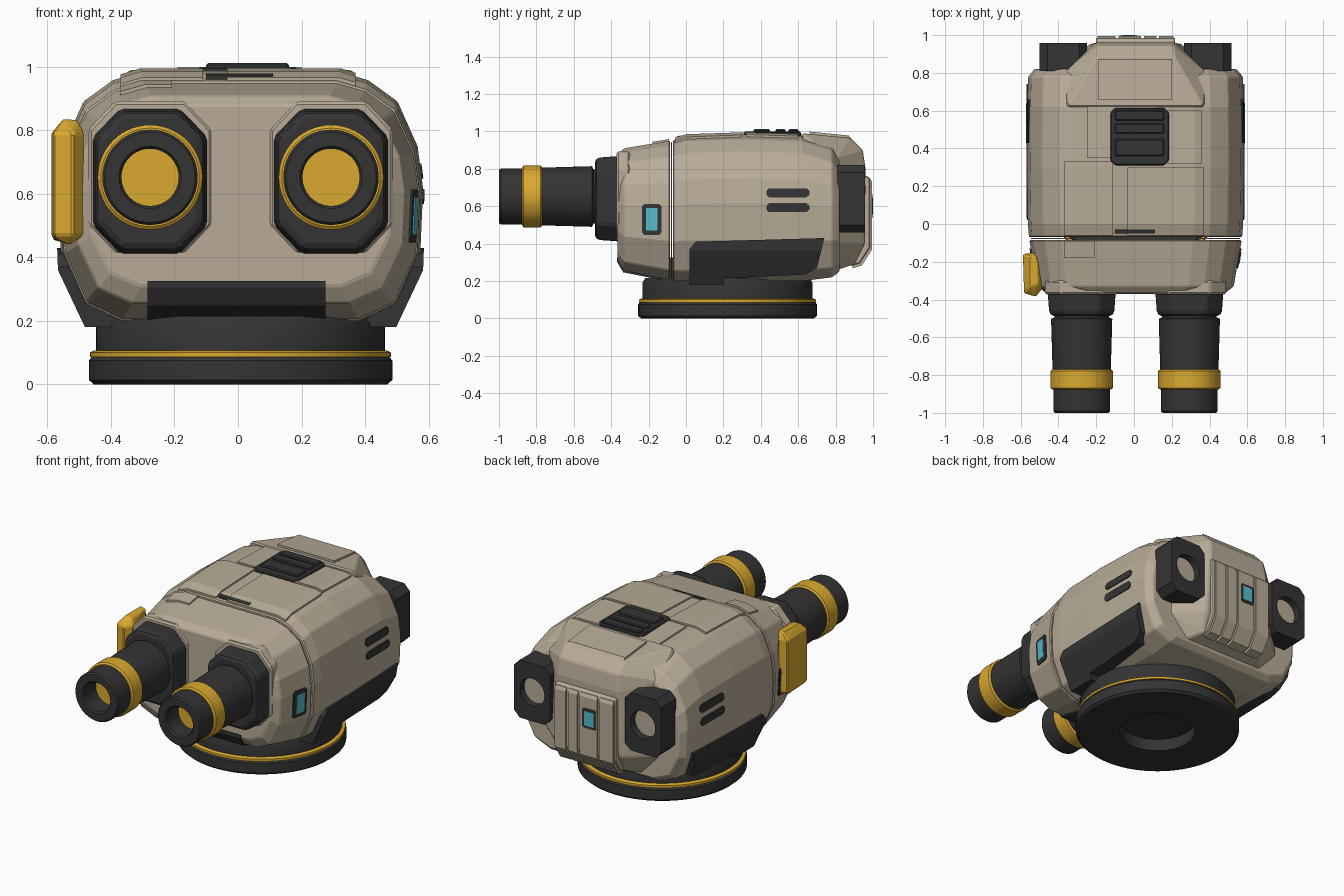
import bpy, bmesh, math
from mathutils import Vector

if "Cube" in bpy.data.objects:
    bpy.data.objects.remove(bpy.data.objects["Cube"])

CX = 0.008  # body centre line, shifted by the plate on the left side


def material(name, rgb):
    m = bpy.data.materials.new(name)
    m.diffuse_color = (*rgb, 1)
    m.use_nodes = True
    m.node_tree.nodes["Principled BSDF"].inputs["Base Color"].default_value = m.diffuse_color
    return m


BEIGE = material("warm beige", (0.48, 0.41, 0.31))
DARK = material("charcoal", (0.034, 0.034, 0.034))
YELLOW = material("amber yellow", (0.70, 0.40, 0.03))
CYAN = material("cyan light", (0.09, 0.52, 0.63))


def finish(bm, name, mat, bevel=0.0, smooth=False):
    bmesh.ops.recalc_face_normals(bm, faces=bm.faces)
    me = bpy.data.meshes.new(name)
    bm.to_mesh(me)
    bm.free()
    me.materials.append(mat)
    ob = bpy.data.objects.new(name, me)
    bpy.context.collection.objects.link(ob)
    if smooth:
        me.shade_smooth()
        me.set_sharp_from_angle(angle=math.radians(35))
    if bevel:
        mod = ob.modifiers.new("bevel", "BEVEL")
        mod.width, mod.segments, mod.limit_method = bevel, 1, "ANGLE"
        mod.angle_limit = math.radians(25)
    return ob


def loft(name, rings, mat, **kw):
    bm = bmesh.new()
    vs = [[bm.verts.new(p) for p in ring] for ring in rings]
    n = len(vs[0])
    for a, b in zip(vs, vs[1:]):
        for i in range(n):
            j = (i + 1) % n
            bm.faces.new((a[i], a[j], b[j], b[i]))
    bm.faces.new(vs[0])
    bm.faces.new(vs[-1])
    return finish(bm, name, mat, **kw)


def prism(name, axis, poly, a, b, mat, **kw):
    put = {"x": lambda p, t: (t, p[0], p[1]), "y": lambda p, t: (p[0], t, p[1]),
           "z": lambda p, t: (p[0], p[1], t)}[axis]
    return loft(name, [[put(p, t) for p in poly] for t in (a, b)], mat, **kw)


def rect(x0, x1, y0, y1):
    return [(x0, y0), (x1, y0), (x1, y1), (x0, y1)]


def hull(name, pts, mat, **kw):
    bm = bmesh.new()
    for p in pts:
        bm.verts.new(p)
    res = bmesh.ops.convex_hull(bm, input=bm.verts)
    bmesh.ops.delete(bm, geom=[v for v in bm.verts if not v.link_faces], context="VERTS")
    bmesh.ops.dissolve_limit(bm, angle_limit=0.02, verts=bm.verts, edges=bm.edges)
    return finish(bm, name, mat, **kw)


def lathe(name, prof, mat, axis, centre, seg=56):
    # profile is (radius, position along the axis), both ends capped
    rings = []
    for r, t in prof:
        ring = []
        for i in range(seg):
            c, s = r * math.cos(2 * math.pi * i / seg), r * math.sin(2 * math.pi * i / seg)
            p = (c, s, t) if axis == "z" else (c, t, s)
            ring.append(Vector(centre) + Vector(p))
        rings.append(ring)
    return loft(name, rings, mat, smooth=True)


def octagon(cx, cz, hw, hz, fx, fz):
    q = [(fx, hz), (hw, fz), (hw, -fz), (fx, -hz), (-fx, -hz), (-hw, -fz), (-hw, fz), (-fx, hz)]
    return [(cx + x, cz + z) for x, z in q]


# Armoured shell: one cross-section, scaled at each station (y, half width, bottom, top)
HALF = [(0.54, 1), (0.70, 0.965), (0.86, 0.88), (0.97, 0.70), (1, 0.53),
        (0.985, 0.28), (0.86, 0.07), (0.66, 0)]
FRONT = [(-0.365, 0.475, 0.31, 0.88), (-0.33, 0.52, 0.255, 0.91), (-0.085, 0.562, 0.205, 0.95)]
REAR = [(-0.07, 0.564, 0.20, 0.953), (0.0, 0.57, 0.20, 0.975), (0.3, 0.575, 0.20, 0.985),
        (0.62, 0.573, 0.20, 0.975), (0.78, 0.568, 0.22, 0.92), (0.82, 0.535, 0.25, 0.86)]


def shell(name, stations, d=0.0, mat=BEIGE, **kw):
    rings = []
    for k, (y, w, zb, zt) in enumerate(stations):
        w, zb, zt = w + d, zb - d, zt + d
        y += -d if k == 0 else d if k == len(stations) - 1 else 0
        half = [(u * w, zb + v * (zt - zb)) for u, v in HALF]
        rings.append([(CX + x, y, z) for x, z in half] + [(CX - x, y, z) for x, z in half[::-1]])
    return loft(name, rings, mat, **kw)


def conform(name, axis, poly, a, b, d, mat):
    # plate that follows the shell surface, raised by d
    ob = prism(name, axis, poly, a, b, mat)
    guide = shell("guide", FRONT + REAR, d)
    mod = ob.modifiers.new("fit", "BOOLEAN")
    mod.operation, mod.solver, mod.object = "INTERSECT", "EXACT", guide
    dg = bpy.context.evaluated_depsgraph_get()
    me = bpy.data.meshes.new_from_object(ob.evaluated_get(dg))
    ob.modifiers.clear()
    ob.data = me
    me.materials.clear()
    me.materials.append(mat)
    bpy.data.objects.remove(guide)
    return ob


shell("front_shell", FRONT, bevel=0.006)
shell("rear_shell", REAR, bevel=0.006)
shell("shell_core", [FRONT[-1], REAR[0]], -0.01)

# Raised top panels
panels = [rect(-0.37, -0.11, -0.06, 0.33), rect(-0.035, 0.37, -0.06, 0.30),
          rect(-0.25, 0.12, 0.35, 0.72), rect(0.14, 0.36, 0.32, 0.60),
          rect(-0.37, -0.21, -0.18, -0.09)]
for i, p in enumerate(panels):
    conform(f"top_panel_{i + 1}", "z", p, 0.7, 1.1, 0.01, BEIGE)
conform("top_slot", "z", rect(-0.10, 0.11, -0.05, -0.03), 0.7, 1.1, 0.013, DARK)

# Side vents and lights, both sides at once
for i, z in enumerate((0.672, 0.592)):
    conform(f"side_vent_{i + 1}", "x", octagon(0.545, z, 0.115, 0.024, 0.10, 0.01), -1, 1, 0.006, DARK)
conform("side_light_frames", "x", octagon(-0.183, 0.53, 0.052, 0.083, 0.04, 0.07), -1, 1, 0.007, DARK)
conform("side_lights", "x", rect(-0.213, -0.153, 0.47, 0.59), -1, 1, 0.011, CYAN)

# Dark lower skirt: side outline cut into a tapered block
skirt = prism("lower_skirt", "x", [(0.02, 0.18), (0.20, 0.18), (0.21, 0.215), (0.64, 0.235), (0.70, 0.27),
                                   (0.74, 0.43), (0.05, 0.41), (0.02, 0.37)], -1, 1, DARK)
block = prism("skirt_cutter", "y", [(CX + x, z) for x, z in
              [(0.58, 0.5), (0.575, 0.36), (0.49, 0.18), (-0.49, 0.18), (-0.575, 0.36), (-0.58, 0.5)]], -0.5, 1, DARK)
block.hide_render = True
block.hide_set(True)
fit = skirt.modifiers.new("taper", "BOOLEAN")
fit.operation, fit.solver, fit.object = "INTERSECT", "EXACT", block

# Chin recess between the front corners
prism("front_chin", "x", [(-0.37, 0.325), (-0.37, 0.305), (-0.336, 0.247), (-0.085, 0.197), (0.05, 0.19),
                          (0.05, 0.325)], -0.285, 0.275, DARK)

# Tapering tail and ribbed back panel
tail = []
for s in (-1, 1):
    tail += [(CX + s * x, y, z) for x, y, z in
             [(0.36, 0.62, 0.99), (0.21, 0.88, 0.965), (0.20, 0.945, 0.90), (0.21, 0.96, 0.80), (0.38, 0.80, 0.85),
              (0.42, 0.80, 0.40), (0.24, 0.955, 0.40), (0.22, 0.90, 0.29), (0.34, 0.72, 0.23), (0.37, 0.62, 0.5)]]
hull("tail", tail, BEIGE, bevel=0.008)
prism("tail_top_plate", "x", [(0.66, 0.97), (0.66, 0.999), (0.87, 0.978), (0.90, 0.94)], -0.19, 0.2, BEIGE)
back = [(0.88, 0.765), (0.975, 0.76), (0.985, 0.74), (0.985, 0.38), (0.93, 0.295), (0.88, 0.28)]
prism("back_panel", "x", back, CX - 0.21, CX + 0.21, BEIGE, bevel=0.006)
for i, (a, b) in enumerate([(-0.20, -0.105), (-0.09, 0.03), (0.045, 0.11), (0.125, 0.20)]):
    prism(f"back_rib_{i + 1}", "x", [(y + 0.01, z - 0.012) for y, z in back], CX + a, CX + b, BEIGE)
prism("back_light_frame", "y", octagon(-0.03, 0.60, 0.048, 0.062, 0.038, 0.052), 0.97, 0.997, DARK)
prism("back_light", "y", rect(-0.062, 0.002, 0.555, 0.645), 0.98, 1.0, CYAN)

# Top vent with slats
prism("top_vent", "z", octagon(0.03, 0.463, 0.155, 0.152, 0.13, 0.127), 0.95, 1.0, DARK, bevel=0.006)
for i, y in enumerate((0.405, 0.505, 0.575)):
    h = 0.045 if i == 0 else 0.027
    prism(f"vent_slat_{i + 1}", "z", rect(-0.10, 0.16, y - h, y + h), 0.98, 1.012, DARK, bevel=0.006)

for side, s in (("left", -1), ("right", 1)):
    # Twin barrels
    x, z = CX + s * 0.285, 0.652
    collar = octagon(x, z, 0.195, 0.24, 0.11, 0.15)
    prism(f"{side}_barrel_collar", "y", collar, -0.372, -0.30, BEIGE, bevel=0.01)
    rings = [[(px, y, pz) for px, pz in octagon(x, z - 0.012, 0.18 - d, 0.228 - d, 0.095 - d / 2, 0.14 - d / 2)]
             for y, d in ((-0.30, 0), (-0.36, 0), (-0.47, 0.008), (-0.487, 0.022))]
    loft(f"{side}_barrel_housing", rings, DARK, bevel=0.012)
    c = (x, 0, z)
    lathe(f"{side}_barrel", [(0.145, -0.45), (0.145, -0.495), (0.162, -0.502), (0.154, -0.78)], DARK, "y", c)
    lathe(f"{side}_barrel_ring", [(0.155, -0.77), (0.165, -0.778), (0.165, -0.868), (0.155, -0.876)], YELLOW, "y", c)
    lathe(f"{side}_barrel_tip", [(0.15, -0.86), (0.15, -0.99), (0.142, -1.0), (0.098, -1.0), (0.09, -0.99),
                                 (0.09, -0.86)], DARK, "y", c)

    # Rear pods: bored block with a beige disc inside
    x, z = CX + s * 0.382, 0.64
    seg = 32
    block = octagon(x, z, 0.125, 0.18, 0.085, 0.14)
    pod = prism(f"{side}_rear_pod", "y", block, 0.81, 0.958, DARK)
    bore = lathe(f"{side}_pod_cutter", [(0.085, 0.90), (0.085, 1.1)], DARK, "y", (x, 0, z), seg)
    bore.hide_render = True
    bore.hide_set(True)
    cut = pod.modifiers.new("bore", "BOOLEAN")
    cut.operation, cut.solver, cut.object = "DIFFERENCE", "EXACT", bore
    lathe(f"{side}_pod_disc", [(0.084, 0.89), (0.084, 0.915)], BEIGE, "y", (x, 0, z), seg)

# Yellow plate on the left front
outline = [(-0.588, -0.16), (-0.53, -0.15), (-0.485, -0.34), (-0.52, -0.385), (-0.582, -0.365)]
pts = [(x, y, z) for z in (0.47, 0.79) for x, y in outline]
pts += [(-0.55, -0.17, 0.835), (-0.51, -0.18, 0.832), (-0.505, -0.32, 0.832), (-0.55, -0.33, 0.835),
        (-0.58, -0.18, 0.455), (-0.53, -0.17, 0.44), (-0.53, -0.35, 0.44), (-0.57, -0.35, 0.455)]
hull("side_plate", pts, YELLOW, bevel=0.006)

# Round turntable base with a recess underneath
c = (CX, 0.222, 0)
lathe("base", [(0.22, 0.075), (0.22, 0.0), (0.462, 0.0), (0.478, 0.014), (0.478, 0.075), (0.466, 0.089)],
      DARK, "z", c, 80)
lathe("base_stripe", [(0.474, 0.086), (0.474, 0.100), (0.462, 0.106)], YELLOW, "z", c, 80)
lathe("base_neck", [(0.455, 0.10), (0.455, 0.19), (0.44, 0.215)], DARK, "z", c, 80)
